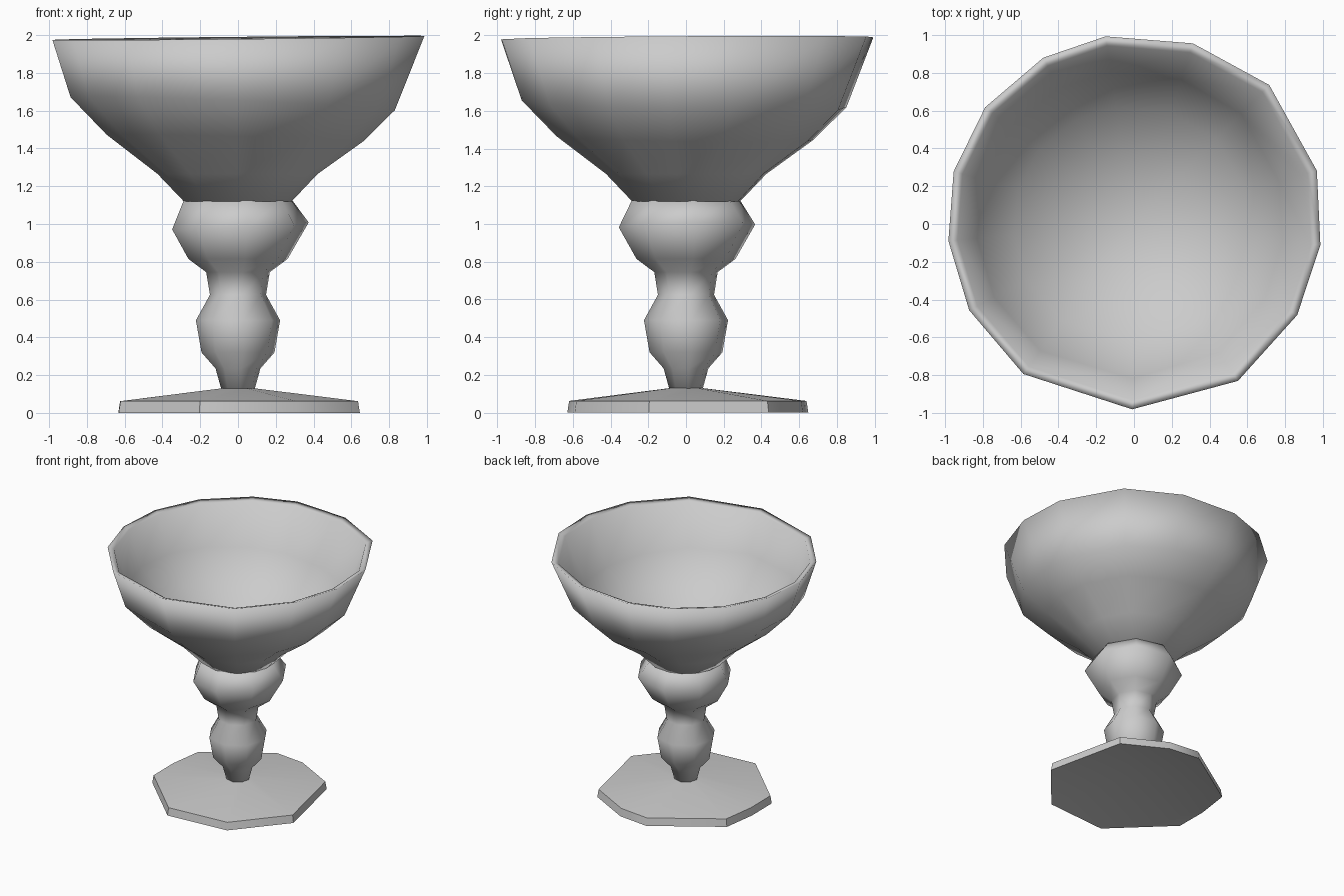
import bpy, bmesh, math
from math import cos, sin, radians

if "Cube" in bpy.data.objects:
    bpy.data.objects.remove(bpy.data.objects["Cube"])


def loft(name, angles, rings, start=None, end=None, shape=None, sharp=None):
    """Skin rings of (radius, height, tilt); start/end are optional centre heights."""
    bm = bmesh.new()
    loops = []
    for r, z, tilt in rings:
        loop = []
        for i, a in enumerate(angles):
            t = radians(a)
            lean = cos(t - radians(30)) * tilt
            k = (r - 0.7 * lean) * (shape[i] if shape else 1)
            loop.append(bm.verts.new((k * cos(t), k * sin(t), z - lean)))
        loops.append(loop)
    n = len(angles)
    for lo, hi in zip(loops, loops[1:]):
        for i in range(n):
            j = (i + 1) % n
            bm.faces.new((lo[i], lo[j], hi[j], hi[i]))
    for z, loop in ((start, loops[0]), (end, loops[-1])):
        if z is not None:
            c = bm.verts.new((0, 0, z))
            for i in range(n):
                bm.faces.new((loop[i], loop[(i + 1) % n], c))
    bmesh.ops.recalc_face_normals(bm, faces=bm.faces)
    mesh = bpy.data.meshes.new(name)
    bm.to_mesh(mesh)
    bm.free()
    obj = bpy.data.objects.new(name, mesh)
    bpy.context.collection.objects.link(obj)
    bpy.ops.object.select_all(action='DESELECT')
    obj.select_set(True)
    bpy.context.view_layer.objects.active = obj
    if sharp:
        bpy.ops.object.shade_smooth_by_angle(angle=radians(sharp))
    else:
        bpy.ops.object.shade_smooth()
    return obj


# Bowl: uneven 14-sided rim, outer wall, thin lip and hollow inside
rim = [(-.15, .99), (-.48, .88), (-.79, .62), (-.96, .28), (-.99, -.09),
       (-.88, -.46), (-.59, -.80), (-.01, -.985), (.55, -.83), (.86, -.48),
       (.98, -.11), (.96, .28), (.71, .73), (.31, .95)]
angles = [math.degrees(math.atan2(y, x)) for x, y in rim]
shape = [math.hypot(x, y) for x, y in rim]
bowl_rings = [(.29, 1.12, 0), (.43, 1.265, 0), (.69, 1.455, .02), (.87, 1.635, .04),
              (1.0, 1.985, -.012),
              (.95, 1.97, -.01), (.82, 1.65, .03), (.63, 1.45, .02), (.36, 1.28, 0)]
loft("bowl", angles, bowl_rings, start=1.12, end=1.21, shape=shape)

# Stem: two turned knobs on a narrow neck
stem_rings = [(.085, .11, 0), (.12, .235, 0), (.195, .32, 0), (.225, .49, 0),
              (.15, .625, 0), (.17, .745, 0), (.265, .815, 0), (.365, .99, -.02),
              (.29, 1.125, 0)]
loft("stem", [i * 45 + 8 for i in range(8)], stem_rings, start=.11, end=1.125)

# Foot: irregular flat cone, hollow underneath
foot_angles = [41, 75, 98, 152, 176, 199, 252, 298, 343]
foot_shape = [1.02, .98, 1.0, 1.03, .97, 1.02, 1.01, 1.02, 1.03]
loft("foot", foot_angles, [(.655, 0, 0), (.645, .062, 0), (.09, .13, 0)],
     start=.11, end=.13, shape=foot_shape, sharp=45)
